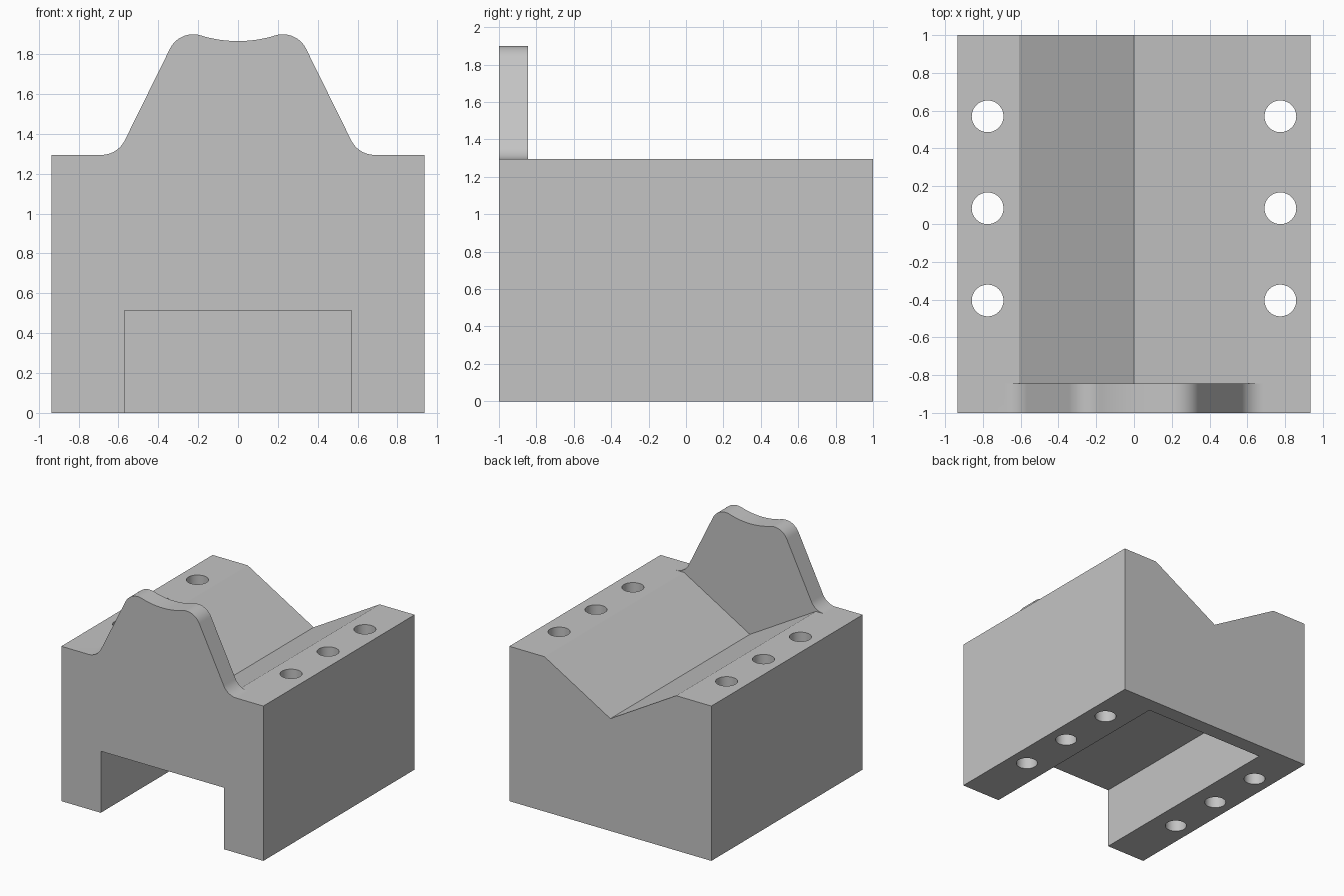
import bpy, bmesh, math

cube = bpy.data.objects.get("Cube")
if cube:
    bpy.data.objects.remove(cube, do_unlink=True)

grey = bpy.data.materials.new("plain grey")
grey.use_nodes = True
colour = (0.55, 0.55, 0.55, 1)
grey.diffuse_color = colour
grey.node_tree.nodes["Principled BSDF"].inputs["Base Color"].default_value = colour

HALF_W, SHOULDER = 0.935, 1.295
PLATE_BACK = -0.845


def make_object(name, bm):
    bmesh.ops.recalc_face_normals(bm, faces=bm.faces)
    mesh = bpy.data.meshes.new(name)
    bm.to_mesh(mesh)
    bm.free()
    mesh.materials.append(grey)
    obj = bpy.data.objects.new(name, mesh)
    bpy.context.collection.objects.link(obj)
    return obj


def prism(name, outline, y0, y1):
    """Extrude an x-z outline along y."""
    bm = bmesh.new()
    face = bm.faces.new([bm.verts.new((x, y0, z)) for x, z in outline])
    out = bmesh.ops.extrude_face_region(bm, geom=[face])
    moved = [v for v in out["geom"] if isinstance(v, bmesh.types.BMVert)]
    bmesh.ops.translate(bm, verts=moved, vec=(0, y1 - y0, 0))
    return make_object(name, bm)


def arc(cx, cz, r, start, end, steps):
    angles = [math.radians(start + (end - start) * i / steps) for i in range(steps + 1)]
    return [(cx + r * math.cos(a), cz + r * math.sin(a)) for a in angles]


def cut(target, cutter):
    cutter.hide_render = True
    mod = target.modifiers.new("cut", "BOOLEAN")
    mod.operation, mod.solver, mod.object = "DIFFERENCE", "EXACT", cutter
    bpy.context.view_layer.objects.active = target
    bpy.ops.object.modifier_apply(modifier=mod.name)
    bpy.data.objects.remove(cutter, do_unlink=True)


# Front silhouette: base, rounded shoulders, sloping end plate, dished top
r, tilt, lip = 0.13, 26.2, 17
bowl_r = 0.187 / math.sin(math.radians(lip))
bowl_z = 1.894 + bowl_r * math.cos(math.radians(lip))
right_half = [(HALF_W, 0), (HALF_W, SHOULDER)]
right_half += arc(0.685, SHOULDER + r, r, 270, 180 + tilt, 12)
right_half += arc(0.225, 1.9 - r, r, tilt, 90 + lip, 14)
right_half += arc(0, bowl_z, bowl_r, 270 + lip, 270, 8)[1:]
left_half = [(-x, z) for x, z in reversed(right_half[:-1])]
block = prism("v_block_body", right_half + left_half, -1, 1)

# Space behind the end plate, with the V channel below it
channel = [(-1.1, SHOULDER), (-0.61, SHOULDER), (0, 0.94), (0.61, SHOULDER),
           (1.1, SHOULDER), (1.1, 2.1), (-1.1, 2.1)]
cut(block, prism("channel_cutter", channel, PLATE_BACK, 1.1))

# Underside slot, open at the front and closed at the back
slot = [(-0.57, -0.1), (0.57, -0.1), (0.57, 0.515), (-0.57, 0.515)]
cut(block, prism("slot_cutter", slot, -1.1, 0.87))

# Vertical bolt holes through both sides
for side in (-1, 1):
    for y in (-0.405, 0.083, 0.57):
        bm = bmesh.new()
        bmesh.ops.create_cone(bm, cap_ends=True, segments=48, radius1=0.084,
                              radius2=0.084, depth=3)
        bmesh.ops.translate(bm, verts=bm.verts, vec=(side * 0.775, y, 0.7))
        cut(block, make_object("hole_cutter", bm))

# Smooth the rounded parts, keep the machined edges sharp
bpy.ops.object.select_all(action="DESELECT")
block.select_set(True)
bpy.context.view_layer.objects.active = block
bpy.ops.object.shade_smooth_by_angle(angle=math.radians(20))
